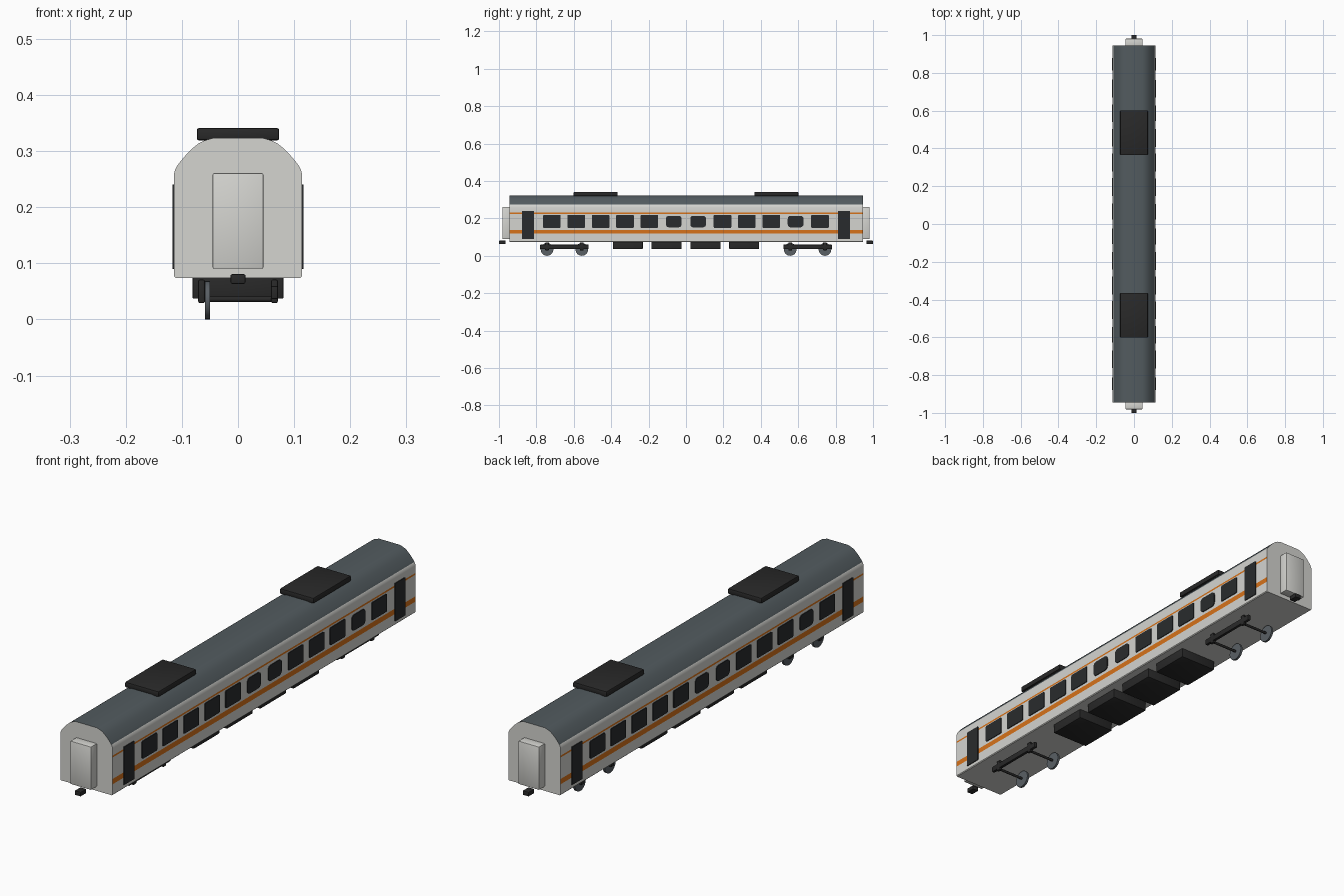
import bpy, bmesh, math
from mathutils import Vector, Matrix

cube = bpy.data.objects.get("Cube")
if cube:
    bpy.data.objects.remove(cube, do_unlink=True)


def material(name, r, g, b):
    m = bpy.data.materials.new(name)
    m.use_nodes = True
    m.diffuse_color = (r, g, b, 1)
    m.node_tree.nodes["Principled BSDF"].inputs["Base Color"].default_value = (r, g, b, 1)
    return m


WHITE = material("body white", 0.66, 0.66, 0.63)
ROOF = material("roof slate", 0.085, 0.105, 0.115)
ORANGE = material("stripe orange", 0.68, 0.17, 0.01)
GLASS = material("dark glass", 0.022, 0.024, 0.026)
BLACK = material("equipment black", 0.022, 0.022, 0.022)
STEEL = material("wheel steel", 0.10, 0.115, 0.13)


def finish(bm, name, mats):
    bmesh.ops.recalc_face_normals(bm, faces=bm.faces[:])
    mesh = bpy.data.meshes.new(name)
    bm.to_mesh(mesh)
    bm.free()
    for m in mats:
        mesh.materials.append(m)
    obj = bpy.data.objects.new(name, mesh)
    bpy.context.collection.objects.link(obj)
    bpy.ops.object.select_all(action="DESELECT")
    obj.select_set(True)
    bpy.context.view_layer.objects.active = obj
    bpy.ops.object.shade_smooth_by_angle(angle=math.radians(32))
    return obj


def box(name, centre, size, mat, radius=0.0, axis=None, segments=2):
    """Box with rounded edges: all of them, or only those along one axis."""
    bm = bmesh.new()
    bmesh.ops.create_cube(bm, size=1, matrix=Matrix.Diagonal((*size, 1)))
    if radius:
        def along(e):
            d = e.verts[1].co - e.verts[0].co
            return axis is None or abs(d[axis]) > 0.99 * d.length
        bmesh.ops.bevel(bm, geom=[e for e in bm.edges if along(e)], offset=radius,
                        segments=segments, profile=0.5, affect="EDGES")
    bmesh.ops.translate(bm, verts=bm.verts[:], vec=Vector(centre))
    return finish(bm, name, [mat])


def rod(name, x0, x1, y, z, radius, mat, sides):
    """Cylinder lying across the carriage."""
    bm = bmesh.new()
    turn = Matrix.Translation(((x0 + x1) / 2, y, z)) @ Matrix.Rotation(math.pi / 2, 4, "Y")
    bmesh.ops.create_cone(bm, cap_ends=True, segments=sides, radius1=radius,
                          radius2=radius, depth=x1 - x0, matrix=turn)
    return finish(bm, name, [mat])


# Carriage body: half section mirrored and extruded lengthwise
HALF_LENGTH, WALL = 0.945, 0.114
section = [(0.111, 0.074), (WALL, 0.077), (WALL, 0.118), (WALL, 0.139),
           (WALL, 0.224), (WALL, 0.231), (WALL, 0.259), (0.112, 0.267),
           (0.109, 0.273), (0.103, 0.281), (0.092, 0.294), (0.081, 0.305),
           (0.071, 0.313), (0.059, 0.319), (0.045, 0.323)]
outline = section + [(-x, z) for x, z in reversed(section)]
bm = bmesh.new()
rings = [[bm.verts.new((x, y, z)) for x, z in outline] for y in (-HALF_LENGTH, HALF_LENGTH)]
for ring in rings:
    bm.faces.new(ring)
for i in range(len(outline)):
    j = (i + 1) % len(outline)
    face = bm.faces.new((rings[0][i], rings[0][j], rings[1][j], rings[1][i]))
    z = face.calc_center_median().z
    if z > 0.27:
        face.material_index = 1
    elif 0.118 < z < 0.139 or 0.224 < z < 0.231:
        face.material_index = 2
finish(bm, "carriage_body", [WHITE, ROOF, ORANGE])

# Sides, the second one being the first turned half round
for s, side in ((1, "left"), (-1, "right")):
    for i in range(12):
        y = -0.717 + i * 0.1303
        if i in (5, 6, 10):
            box(f"{side}_round_window", (s * WALL, s * y, 0.183), (0.006, 0.084, 0.062),
                GLASS, 0.016, 0, 4)
        else:
            box(f"{side}_window", (s * WALL, s * y, 0.184), (0.006, 0.094, 0.07),
                GLASS, 0.005, 0)
    for end in (-1, 1):
        box(f"{side}_door", (s * WALL, end * 0.845, 0.165), (0.006, 0.066, 0.15),
            GLASS, 0.003, 0)

# Ends: gangway, coupler, rooftop unit and bogie
for s, end in ((-1, "front"), (1, "rear")):
    box(f"{end}_gangway", (0, s * 0.96, 0.1755), (0.09, 0.042, 0.17), WHITE, 0.002)
    box(f"{end}_coupler", (0, s * 0.982, 0.072), (0.026, 0.036, 0.017), BLACK, 0.002)
    box(f"{end}_roof_unit", (0, s * 0.483, 0.33), (0.147, 0.236, 0.022), BLACK, 0.004)

    middle = s * 0.65
    box(f"{end}_bogie_frame", (0.065, middle, 0.048), (0.012, 0.26, 0.023), BLACK, 0.002)
    for a in (-0.093, 0.093):
        y = middle + a
        rod(f"{end}_wheel", -0.059, -0.05, y, 0.034, 0.034, STEEL, 28)
        rod(f"{end}_axle", -0.068, 0.066, y, 0.036, 0.005, BLACK, 12)
        for x in (-0.065, 0.065):
            box(f"{end}_axle_box", (x, y, 0.05), (0.012, 0.02, 0.042), BLACK, 0.003)

# Underfloor equipment boxes
for y in (-0.311, -0.104, 0.104, 0.311):
    box("underfloor_box", (0, y, 0.057), (0.162, 0.16, 0.04), BLACK, 0.002)
